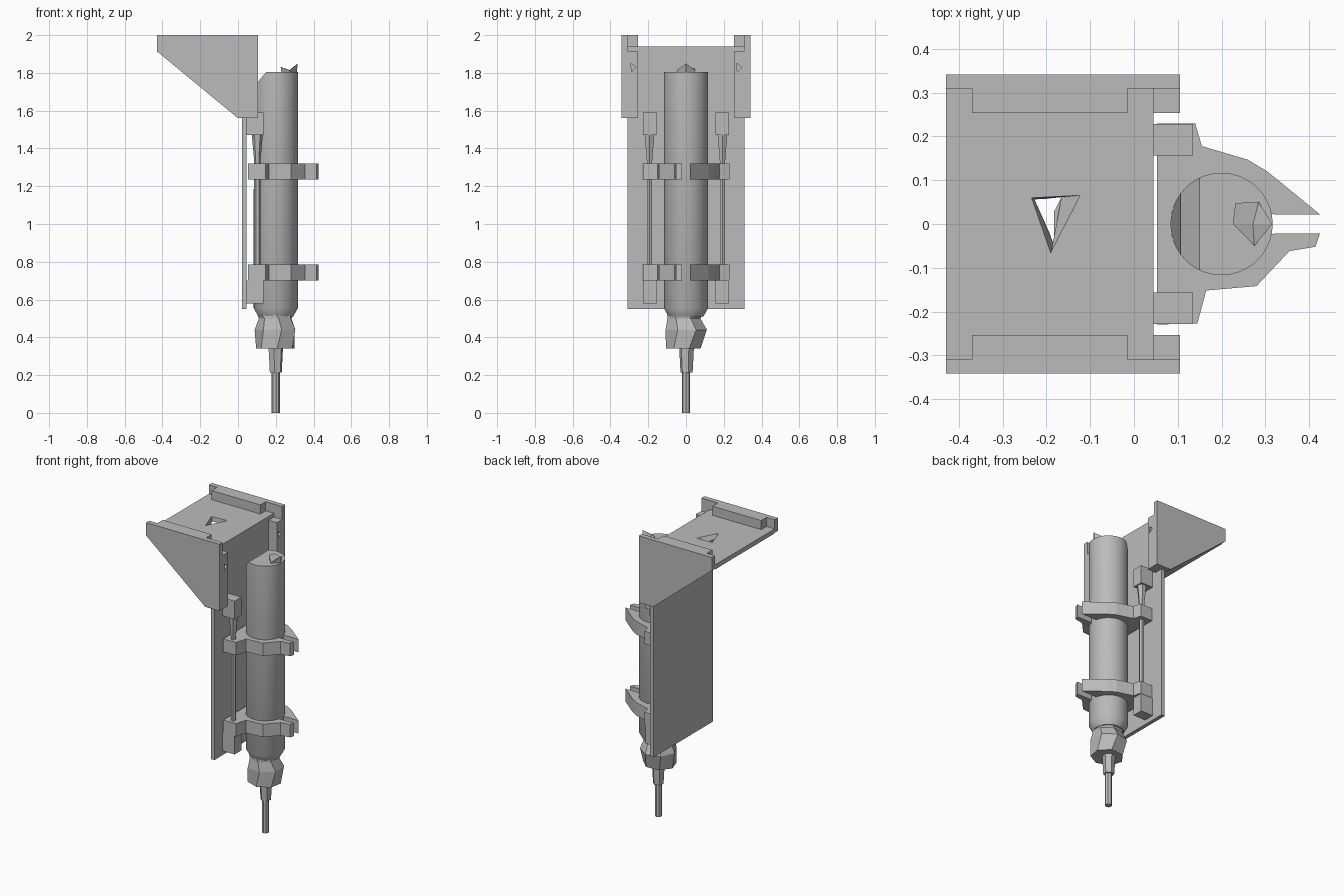
import bpy, bmesh, math
from mathutils import Vector

if "Cube" in bpy.data.objects:
    bpy.data.objects.remove(bpy.data.objects["Cube"])

grey = bpy.data.materials.new("plain_grey")
grey.use_nodes = True
GREY = (0.5, 0.5, 0.5, 1)
grey.diffuse_color = GREY
grey.node_tree.nodes["Principled BSDF"].inputs["Base Color"].default_value = GREY


def finish(name, bm, smooth=False):
    bmesh.ops.recalc_face_normals(bm, faces=bm.faces)
    mesh = bpy.data.meshes.new(name)
    bm.to_mesh(mesh)
    bm.free()
    mesh.materials.append(grey)
    obj = bpy.data.objects.new(name, mesh)
    bpy.context.collection.objects.link(obj)
    if smooth:
        bpy.ops.object.select_all(action='DESELECT')
        obj.select_set(True)
        bpy.context.view_layer.objects.active = obj
        bpy.ops.object.shade_smooth_by_angle(angle=math.radians(30))
    return obj


def loft(name, rings, smooth=False):
    """Skin equal-length rings of points and cap both ends."""
    bm = bmesh.new()
    rows = [[bm.verts.new(p) for p in ring] for ring in rings]
    n = len(rows[0])
    for a, b in zip(rows, rows[1:]):
        for i in range(n):
            j = (i + 1) % n
            bm.faces.new((a[i], a[j], b[j], b[i]))
    bm.faces.new(rows[0])
    bm.faces.new(rows[-1])
    return finish(name, bm, smooth)


def box(name, x, y, z):
    return loft(name, [[(x[0], y[0], h), (x[1], y[0], h),
                        (x[1], y[1], h), (x[0], y[1], h)] for h in z])


def ring(cx, cy, z, rx, ry, n, turn=0.0):
    return [(cx + rx * math.cos(turn + math.tau * i / n),
             cy + ry * math.sin(turn + math.tau * i / n), z) for i in range(n)]


def cut(target, cutter):
    mod = target.modifiers.new("hole", 'BOOLEAN')
    mod.object = cutter
    mod.solver = 'EXACT'
    cutter.hide_render = True
    cutter.hide_viewport = True
    cutter.hide_set(True)


# Mounting plates, the top one with a skewed triangular hole
box("back_plate", (0.02, 0.045), (-0.31, 0.31), (0.55, 1.91))
top_plate = box("top_plate", (-0.43, 0.045), (-0.31, 0.31), (1.91, 1.94))
cut(top_plate, loft("top_hole_cutter", [
    [(-0.225, 0.055, 1.9), (-0.18, 0.06, 1.9), (-0.18, -0.045, 1.9)],
    [(-0.235, 0.06, 1.942), (-0.12, 0.066, 1.942), (-0.19, -0.07, 1.942)]]))

# Bracket cheeks, ledges and flanges on both sides
cheek = [(-0.43, 2.0), (0.105, 2.0), (0.105, 1.56), (0.0, 1.56), (-0.43, 1.915)]
for side, s in (("left", 1), ("right", -1)):
    loft("bracket_cheek_" + side,
         [[(x, s * y, z) for x, z in cheek] for y in (0.31, 0.342)])
    box("bracket_ledge_" + side, (-0.37, -0.015),
        sorted((s * 0.254, s * 0.31)), (1.94, 2.0))
    flange = box("bracket_flange_" + side, (0.045, 0.105),
                 sorted((s * 0.254, s * 0.31)), (1.56, 1.915))
    cut(flange, loft("flange_hole_cutter_" + side, [
        [(x, s * 0.28 - 0.012, 1.85), (x, s * 0.28 + 0.016, 1.83),
         (x, s * 0.28 - 0.008, 1.805)] for x in (0.06, 0.12)]))

# Guide rods with their end blocks
for side, s in (("back", 1), ("front", -1)):
    for end, z in (("lower", (0.58, 0.70)), ("upper", (1.47, 1.59))):
        box(f"rod_block_{end}_{side}", (0.045, 0.135),
            sorted((s * 0.157, s * 0.228)), z)
    loft("guide_rod_" + side, [ring(0.102, s * 0.193, z, r, r, 6) for z, r in
                               ((0.69, 0.016), (1.33, 0.016), (1.48, 0.03))])

# Two clamp collars, split at the front with pinched ears
ears_left = [(0.32, 0.022), (0.425, 0.022), (0.305, 0.12), (0.26, 0.147),
             (0.155, 0.178), (0.14, 0.23), (0.052, 0.23)]
ears_right = [(0.052, -0.23), (0.145, -0.227), (0.165, -0.152), (0.28, -0.142),
              (0.355, -0.062), (0.415, -0.052), (0.425, -0.022), (0.32, -0.022)]
bore = [(0.2 + 0.116 * math.cos(a), 0.116 * math.sin(a)) for a in
        (-0.2 - (math.tau - 0.4) * i / 24 for i in range(25))]
for name, z0, z1 in (("lower", 0.70, 0.785), ("upper", 1.235, 1.32)):
    loft("clamp_collar_" + name,
         [[(x, y, z) for x, y in ears_left + ears_right + bore] for z in (z0, z1)])

# Motor body with a sloped cut on its rear top edge
body = loft("motor_body", [ring(0.2, 0, z, r, r, 40) for z, r in
                           ((0.51, 0.092), (0.555, 0.117), (1.805, 0.117))], True)
bm = bmesh.new()
bm.from_mesh(body.data)
for point, normal in (((0.15, 0, 1.805), (-1.0, 0, 0.85)),
                      ((0.106, 0, 1.75), (-1.0, 0, 0.04))):
    geom = bm.verts[:] + bm.edges[:] + bm.faces[:]
    out = bmesh.ops.bisect_plane(bm, geom=geom, plane_co=Vector(point),
                                 plane_no=Vector(normal), clear_outer=True)
    rim = [e for e in out["geom_cut"] if isinstance(e, bmesh.types.BMEdge)]
    bmesh.ops.contextual_create(bm, geom=rim)
for f in bm.faces:
    f.smooth = len(f.verts) <= 5
bm.to_mesh(body.data)
bm.free()

# Cable stub: a jagged crown on the motor top
bm = bmesh.new()
crown = [(0.232, 0.048, 1.825), (0.285, 0.05, 1.812), (0.316, 0.0, 1.85),
         (0.275, -0.05, 1.812), (0.226, 0.0, 1.832)]
hub = bm.verts.new((0.272, 0, 1.815))
rim = [bm.verts.new(p) for p in crown]
foot = [bm.verts.new((0.27 + (x - 0.27) * 0.9, y * 0.8, 1.8)) for x, y, z in crown]
for i in range(5):
    j = (i + 1) % 5
    bm.faces.new((hub, rim[i], rim[j]))
    bm.faces.new((rim[i], foot[i], foot[j], rim[j]))
finish("cable_stub", bm)

# Faceted nut, collet and cutting bit
loft("collet_nut", [ring(0.2, y, z, rx, ry, 7, t) for z, y, rx, ry, t in
                    ((0.34, -0.012, 0.105, 0.095, 0.3), (0.44, 0, 0.112, 0.112, 0.5),
                     (0.50, -0.01, 0.09, 0.09, 0.4), (0.53, 0, 0.1, 0.1, 0.2))])
loft("collet", [ring(0.2, 0.003, z, r, r, 6, 0.3) for z, r in
                ((0.215, 0.033), (0.345, 0.04))])
loft("cutting_bit", [ring(0.2, 0, z, 0.022, 0.022, 8) for z in (0.0, 0.22)])
